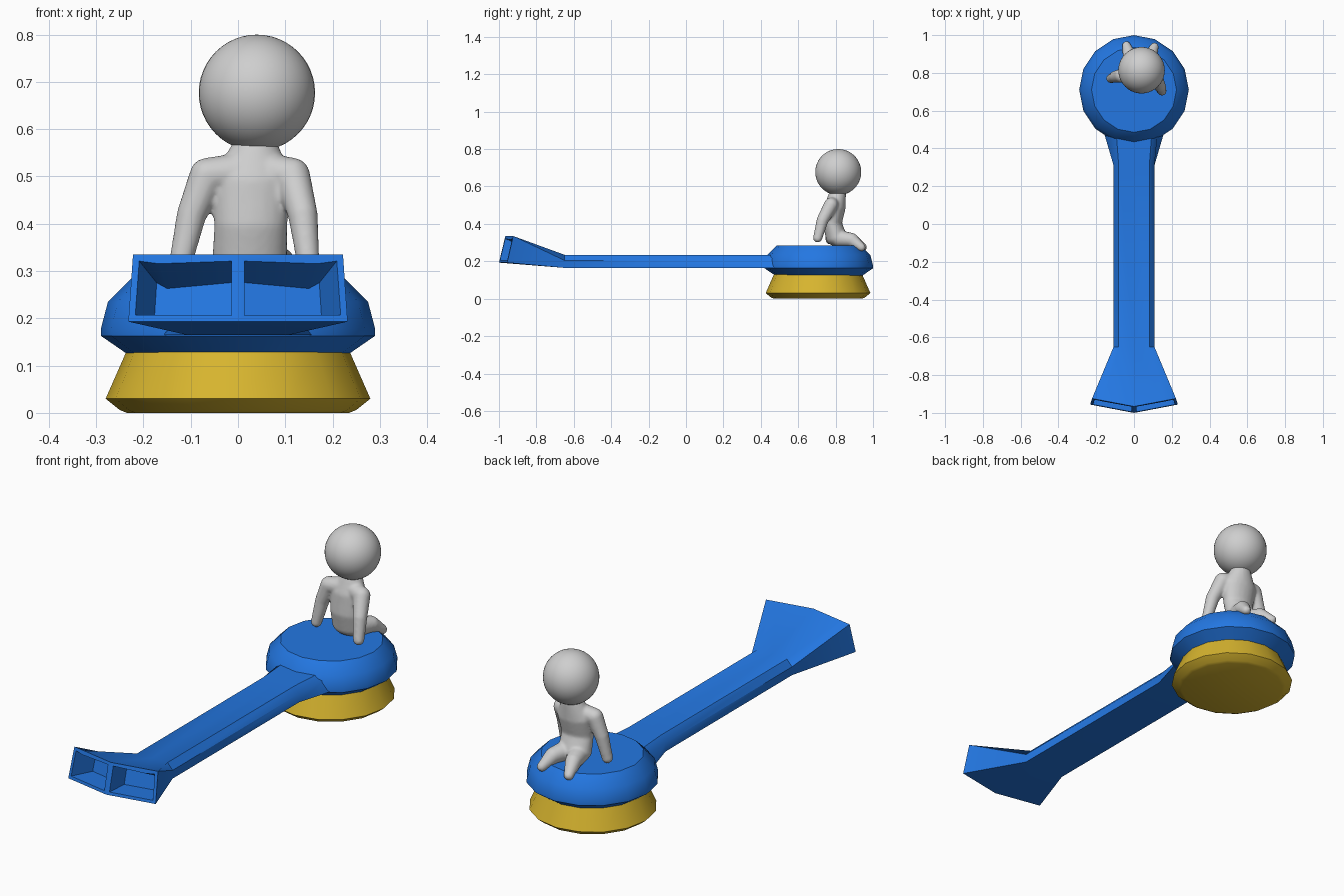
import bpy, bmesh, math
from mathutils import Matrix, Vector

if "Cube" in bpy.data.objects:
    bpy.data.objects.remove(bpy.data.objects["Cube"])


def material(name, rgb):
    m = bpy.data.materials.new(name)
    m.diffuse_color = (*rgb, 1)
    m.use_nodes = True
    m.node_tree.nodes["Principled BSDF"].inputs["Base Color"].default_value = m.diffuse_color
    return m


BLUE = material("blue", (0.017, 0.185, 0.76))
YELLOW = material("yellow", (0.68, 0.46, 0.028))
GREY = material("light grey", (0.62, 0.62, 0.62))


def finish(name, bm, mat, angle):
    bmesh.ops.recalc_face_normals(bm, faces=bm.faces)
    me = bpy.data.meshes.new(name)
    bm.to_mesh(me)
    bm.free()
    me.materials.append(mat)
    ob = bpy.data.objects.new(name, me)
    bpy.context.collection.objects.link(ob)
    bpy.ops.object.select_all(action='DESELECT')
    ob.select_set(True)
    bpy.context.view_layer.objects.active = ob
    bpy.ops.object.shade_smooth_by_angle(angle=math.radians(angle))
    return ob


def loft(bm, rings):
    """Skin closed rings of equal length; return the two end caps."""
    vs = [[bm.verts.new(p) for p in r] for r in rings]
    n = len(vs[0])
    for a, b in zip(vs, vs[1:]):
        for i in range(n):
            j = (i + 1) % n
            bm.faces.new((a[i], a[j], b[j], b[i]))
    return vs[0], vs[-1]


def disc(name, cy, profile, mat, sides=16):
    bm = bmesh.new()
    angles = [2 * math.pi * i / sides for i in range(sides)]
    a, b = loft(bm, [[(r * math.cos(t), cy + r * math.sin(t), z) for t in angles]
                     for r, z in profile])
    bm.faces.new(a)
    bm.faces.new(b)
    return finish(name, bm, mat, 35)


# Round base and seat disc
disc("base", 0.706, [(0.235, 0.0), (0.25, 0.006), (0.28, 0.03), (0.236, 0.13)], YELLOW)
disc("seat_disc", 0.71, [(0.235, 0.125), (0.29, 0.163), (0.29, 0.178),
                         (0.275, 0.235), (0.225, 0.285)], BLUE)


# Arm with flared nozzle: eight-point cross-sections along y
def section(y, wb, wt, b, t, shoulder, sweep=0.0, tilt=0.0):
    pts = [(0, b), (wb, b), (wt, shoulder), (0.75 * wt, t), (0, t),
           (-0.75 * wt, t), (-wt, shoulder), (-wb, b)]
    return [(x, y + sweep * abs(x) + tilt * (z - b), z) for x, z in pts]


bm = bmesh.new()
mouth, tail = loft(bm, [
    section(-1.0, 0.232, 0.222, 0.193, 0.335, 0.335, 0.19, 0.24),
    section(-0.65, 0.108, 0.108, 0.165, 0.235, 0.205),
    section(0.31, 0.108, 0.108, 0.165, 0.235, 0.205),
    section(0.48, 0.158, 0.125, 0.165, 0.235, 0.215),
])
bm.faces.new(tail)
openings = [bm.faces.new(mouth[0:5]), bm.faces.new(mouth[4:8] + mouth[0:1])]
bmesh.ops.recalc_face_normals(bm, faces=bm.faces)
# Two tapered openings in the mouth
bmesh.ops.inset_individual(bm, faces=openings, thickness=0.02, depth=0)
bmesh.ops.inset_individual(bm, faces=openings, thickness=0.028, depth=-0.11)
finish("arm_and_nozzle", bm, BLUE, 40)


# Seated figure: chains of ellipsoids fused into one smooth skin
def chain(bm, points, steps=8):
    for p, q in zip(points, points[1:]):
        for i in range(steps + 1):
            v = [a + (b - a) * i / steps for a, b in zip(p, q)]
            m = Matrix.Translation(Vector(v[:3])) @ Matrix.Diagonal((*v[3:], 1))
            bmesh.ops.create_icosphere(bm, subdivisions=3, radius=1, matrix=m)


def limb(bm, points):
    chain(bm, [(x, y, z, r, r, r) for x, y, z, r in points])


bm = bmesh.new()
# torso and neck
chain(bm, [(0.025, 0.805, 0.328, 0.080, 0.058, 0.048),
           (0.027, 0.782, 0.400, 0.078, 0.050, 0.050),
           (0.030, 0.795, 0.485, 0.088, 0.058, 0.050),
           (0.036, 0.810, 0.560, 0.050, 0.046, 0.035)])
# arms
limb(bm, [(0.0, 0.79, 0.51, 0.04), (-0.065, 0.785, 0.502, 0.038),
          (-0.098, 0.78, 0.42, 0.032), (-0.122, 0.77, 0.315, 0.025)])
limb(bm, [(0.06, 0.79, 0.51, 0.04), (0.115, 0.775, 0.502, 0.038),
          (0.137, 0.73, 0.42, 0.032), (0.148, 0.704, 0.325, 0.025)])
# legs
limb(bm, [(-0.005, 0.82, 0.322, 0.045), (-0.022, 0.885, 0.315, 0.037),
          (-0.04, 0.945, 0.275, 0.023)])
limb(bm, [(0.06, 0.82, 0.322, 0.045), (0.085, 0.885, 0.315, 0.037),
          (0.108, 0.938, 0.275, 0.023)])
body = finish("figure_body", bm, GREY, 180)
rm = body.modifiers.new("fuse", 'REMESH')
rm.mode = 'VOXEL'
rm.voxel_size = 0.006
rm.use_smooth_shade = True
sm = body.modifiers.new("soften", 'SMOOTH')
sm.factor = 0.5
sm.iterations = 8

# head
bm = bmesh.new()
bmesh.ops.create_uvsphere(bm, u_segments=40, v_segments=24, radius=0.123,
                          matrix=Matrix.Translation((0.04, 0.814, 0.677)))
finish("figure_head", bm, GREY, 180)
